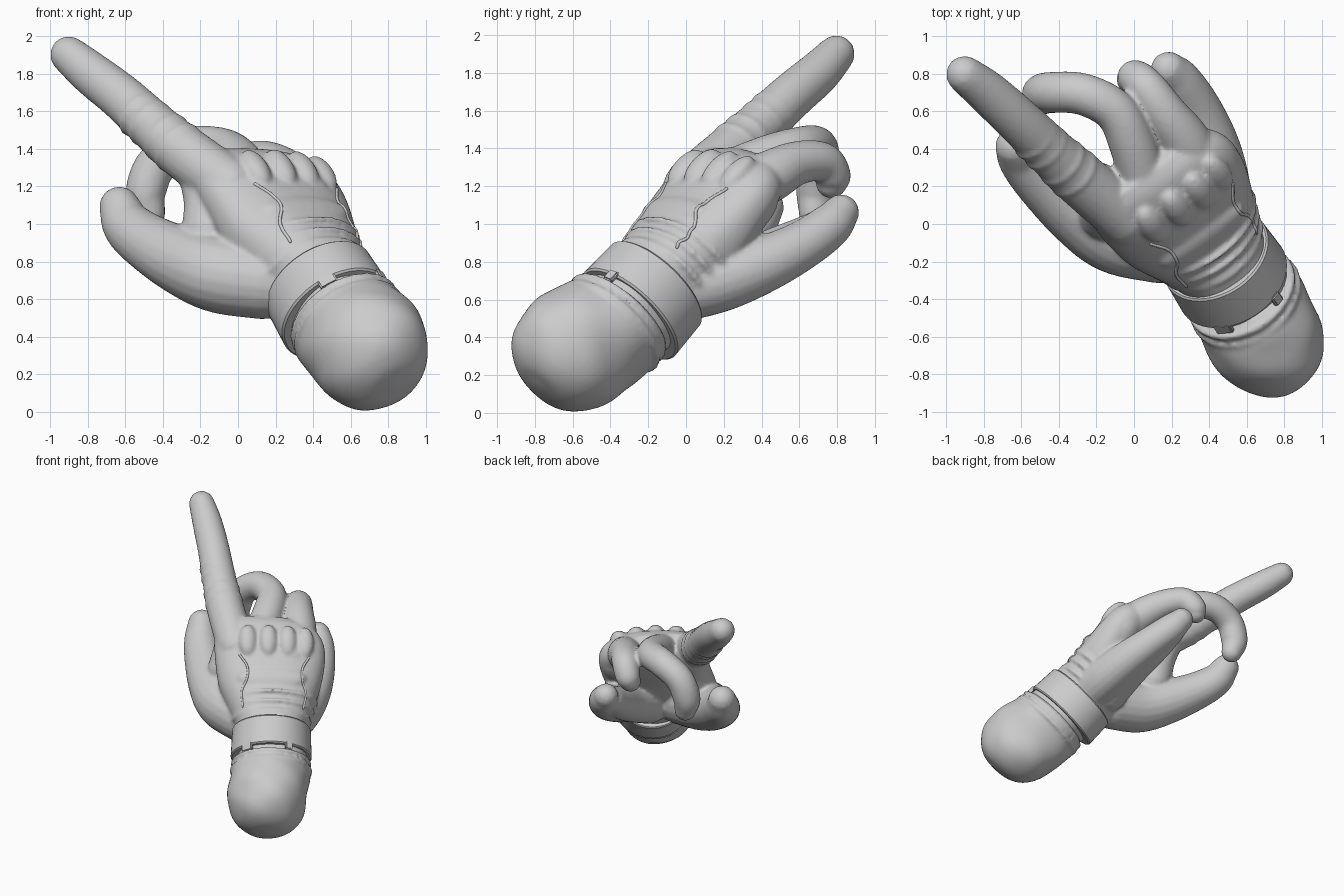
import bpy, bmesh, math
from mathutils import Vector, Matrix
from mathutils.bvhtree import BVHTree

if "Cube" in bpy.data.objects:
    bpy.data.objects.remove(bpy.data.objects["Cube"])

# Hand frame: U across the hand, N out of its back, F towards the fingers
O = Vector((0.47, -0.20, 0.64))
F = Vector((-0.41, 0.61, 0.68)).normalized()
U = Vector((0.8, 0.6, 0.0))
U = (U - F * U.dot(F)).normalized()
N = U.cross(F).normalized()


def loc(a, b, c):
    return O + U * a + N * b + F * c


def spline(pts, steps=6):
    """Catmull-Rom interpolation of tuples of any length."""
    P = [Vector(p) for p in pts]
    P = [P[0] * 2 - P[1]] + P + [P[-1] * 2 - P[-2]]
    out = []
    for i in range(1, len(P) - 2):
        p0, p1, p2, p3 = P[i - 1:i + 3]
        for k in range(steps):
            t = k / steps
            out.append(0.5 * (2 * p1 + (p2 - p0) * t + (2 * p0 - 5 * p1 + 4 * p2 - p3) * t * t
                              + (3 * p1 - p0 - 3 * p2 + p3) * t ** 3))
    return out + [P[-2]]


def skin(bm, rings, closed=False):
    """Bridge rings of points with quads and cap (or close) the ends."""
    R = [[bm.verts.new(p) for p in r] for r in rings]
    n = len(R[0])
    pairs = list(zip(R, R[1:])) + ([(R[-1], R[0])] if closed else [])
    for A, B in pairs:
        for i in range(n):
            bm.faces.new((A[i], A[(i + 1) % n], B[(i + 1) % n], B[i]))
    if not closed:
        bm.faces.new(R[0][::-1])
        bm.faces.new(R[-1])


def oval(c, a0, b0, ru, rn, power=1.0, n=48, wrinkle=0.0):
    """Squarish oval ring in the hand frame."""
    pts = []
    for i in range(n):
        t = 2 * math.pi * i / n
        k = 1 + wrinkle * (math.sin(3 * t + 14 * c) + 0.6 * math.sin(5 * t - 22 * c))
        x, y = math.cos(t), math.sin(t)
        pts.append(loc(a0 + ru * k * math.copysign(abs(x) ** power, x),
                       b0 + rn * k * math.copysign(abs(y) ** power, y), c))
    return pts


def tube(bm, pts, n=20, steps=6):
    """Round-ended tube through (x, y, z, radius) points."""
    S = spline(pts, steps)
    C, rad = [Vector(s[:3]) for s in S], [s[3] for s in S]
    d0, d1 = (C[1] - C[0]).normalized(), (C[-1] - C[-2]).normalized()
    caps = [(math.sin(math.radians(q)), math.cos(math.radians(q))) for q in (25, 50, 70, 84)]
    pre = [(C[0] - d0 * rad[0] * s, rad[0] * k) for s, k in reversed(caps)]
    post = [(C[-1] + d1 * rad[-1] * s, rad[-1] * k) for s, k in caps]
    line = pre + list(zip(C, rad)) + post
    rings, x = [], d0.orthogonal()
    for i, (c, r) in enumerate(line):
        d = (line[min(i + 1, len(line) - 1)][0] - line[max(i - 1, 0)][0]).normalized()
        x = (x - d * x.dot(d)).normalized()
        y = d.cross(x)
        rings.append([c + (x * math.cos(2 * math.pi * k / n) + y * math.sin(2 * math.pi * k / n)) * r
                      for k in range(n)])
    skin(bm, rings)


def torus(bm, centre, ax, ay, ru, rn, r, n=48, m=8):
    """Rolled hem around an oval."""
    d = ax.cross(ay).normalized()
    rings = []
    for i in range(n):
        t = 2 * math.pi * i / n
        o = ax * math.cos(t) * ru + ay * math.sin(t) * rn
        e = o.normalized()
        rings.append([centre + o + (e * math.cos(2 * math.pi * k / m) + d * math.sin(2 * math.pi * k / m)) * r
                      for k in range(m)])
    skin(bm, rings, closed=True)


def ball(bm, a, b, c, ra, rb, rc):
    axes = Matrix((U * ra, N * rb, F * rc)).transposed().to_4x4()
    bmesh.ops.create_uvsphere(bm, u_segments=20, v_segments=12, radius=1,
                              matrix=Matrix.Translation(loc(a, b, c)) @ axes)


def make(name, bm, remesh=0, smooth=0, angle=50):
    bmesh.ops.recalc_face_normals(bm, faces=bm.faces)
    me = bpy.data.meshes.new(name)
    bm.to_mesh(me)
    bm.free()
    ob = bpy.data.objects.new(name, me)
    bpy.context.collection.objects.link(ob)
    bpy.ops.object.select_all(action='DESELECT')
    bpy.context.view_layer.objects.active = ob
    ob.select_set(True)
    if remesh:
        m = ob.modifiers.new('fuse', 'REMESH')
        m.mode, m.voxel_size = 'VOXEL', remesh
        s = ob.modifiers.new('soften', 'SMOOTH')
        s.factor, s.iterations = 0.5, smooth
        for mod in ('fuse', 'soften'):
            bpy.ops.object.modifier_apply(modifier=mod)
    bpy.ops.object.shade_smooth_by_angle(angle=math.radians(angle))
    return ob


# Gloved hand: palm, fingers, thumb web and two thumbs fused into one skin
bm = bmesh.new()
palm = [(-0.22, 0, 0.01, .27, .27), (0.05, -.01, -.01, .275, .285), (0.18, -.02, -.01, .31, .26),
        (0.4, -.03, .01, .39, .23), (0.6, -.03, .04, .425, .20), (0.76, -.04, .05, .425, .185),
        (0.88, -.07, .05, .38, .155), (0.96, -.12, .04, .28, .11)]
skin(bm, [oval(*s, power=0.87) for s in spline(palm)])
index = [(-.04, .03, 1.2, .15), (-.30, .25, 1.39, .145), (-.455, .395, 1.525, .132), (-.62, .555, 1.675, .124),
         (-.78, .70, 1.80, .116), (-.90, .795, 1.90, .10)]
middle = [(.06, .2, 1.25, .13), (-.01, .43, 1.345, .125), (-.10, .60, 1.40, .115), (-.27, .69, 1.405, .112),
          (-.43, .70, 1.32, .11), (-.49, .69, 1.17, .108), (-.47, .68, 1.06, .085)]
ring = [(.36, .2, 1.14, .14), (.28, .42, 1.24, .14), (.17, .58, 1.32, .118), (.07, .72, 1.33, .105),
        (.01, .775, 1.26, .098), (-.01, .77, 1.22, .085)]
thumb = [(.15, -.12, .69, .2), (-.1, -.06, .73, .205), (-.29, .06, .80, .185), (-.475, .22, .90, .155),
         (-.585, .34, .99, .135), (-.63, .41, 1.09, .11)]
outer_thumb = [(.45, -.02, .66, .18), (.45, .2, .71, .17), (.41, .42, .79, .15), (.33, .62, .89, .13),
               (.24, .76, .99, .118), (.185, .82, 1.06, .098)]
outer_pad = [(.33, .04, .68, .18), (.31, .33, .78, .15), (.25, .56, .89, .125), (.2, .72, .98, .1)]
web = [(-.19, .2, 1.28, .13), (-.15, .13, 1.12, .14), (-.15, .06, .95, .15)]
side_pad = [(.40, .34, 1.13, .15), (.44, .22, .98, .15), (.44, .1, .85, .15)]
for path in (index, middle, ring, thumb, outer_thumb, outer_pad, web, side_pad):
    tube(bm, path)

# Knuckle pads and back ridges
for a, b in ((-.21, .225), (-.05, .235), (.1, .225), (.235, .195)):
    ball(bm, a, b, .72, .07, .055, .13)
ball(bm, -.02, .2, .42, .27, .055, .1)
for c, ru in ((.13, .30), (.21, .322), (.29, .345)):
    torus(bm, loc(-.01, 0, c), U, N, ru, .26, .015)

# Folds on the pointing finger
D = (Vector(index[5][:3]) - Vector(index[1][:3])).normalized()
X = D.orthogonal().normalized()
for t, r in ((.03, .145), (.13, .14), (.27, .132), (.36, .129)):
    torus(bm, Vector(index[1][:3]) + D * t, X, D.cross(X), r - .01, r - .01, .017)
hand = make('gloved_hand', bm, remesh=0.014, smooth=6)

# Low curved seams laid on the back of the glove
tree = BVHTree.FromObject(hand, bpy.context.evaluated_depsgraph_get())
seams = [[(-.27, .60), (-.21, .5), (-.21, .4), (-.25, .3), (-.24, .18)],
         [(.27, .60), (.22, .5), (.22, .4), (.25, .3), (.23, .18)]]
bm = bmesh.new()
for s in seams:
    line = []
    for a, c in spline(s, 5):
        hit = tree.ray_cast(loc(a, 1, c), -N)[0]
        if hit:
            line.append((*hit, .009))
    if len(line) > 2:
        tube(bm, line, n=8, steps=2)
make('glove_seams', bm)

# Wrist cuff: a plain band with slightly bevelled rims
bm = bmesh.new()
band = [(-.17, .28), (-.17, .305), (-.16, .315), (.06, .305), (.07, .296), (.07, .27)]
skin(bm, [oval(c, -.01, -.01, r, r + .015) for c, r in band])
make('wrist_cuff', bm, angle=30)

# Strap plates bridging the cuff and sleeve
bm = bmesh.new()
for a, w in ((-.2, .05), (.12, .03)):
    b = math.sqrt(.305 ** 2 - a * a)
    n = (U * a + N * b).normalized()
    side = F.cross(n)
    rot = Matrix((side, n, F)).transposed().to_4x4()
    bmesh.ops.create_cube(bm, size=1, matrix=Matrix.Translation(loc(a, b + .005, -.18)) @ rot
                          @ Matrix.Diagonal((w * 2, .03, .07, 1)))
bmesh.ops.bevel(bm, geom=bm.edges[:], offset=.008, segments=2, affect='EDGES')
make('strap_plates', bm, angle=30)

# Padded sleeve end with cloth wrinkles
bm = bmesh.new()
sleeve = [(-.845, -.03, .09, .03, .03), (-.825, -.03, .09, .14, .15), (-.76, -.035, .09, .23, .25),
          (-.65, -.035, .085, .29, .32), (-.5, -.035, .075, .31, .345), (-.36, -.02, .045, .31, .335),
          (-.26, -.01, .02, .30, .31), (-.2, 0, .01, .275, .28)]
skin(bm, [oval(*s, wrinkle=.014) for s in spline(sleeve)])
ball(bm, .12, .06, -.75, .06, .09, .055)
for c, r, w in ((-.235, .295, .02), (-.295, .303, .02)):
    torus(bm, loc(-.01, .025, c), U, N, r, r + .01, w)
make('sleeve_end', bm, remesh=0.014, smooth=4)
